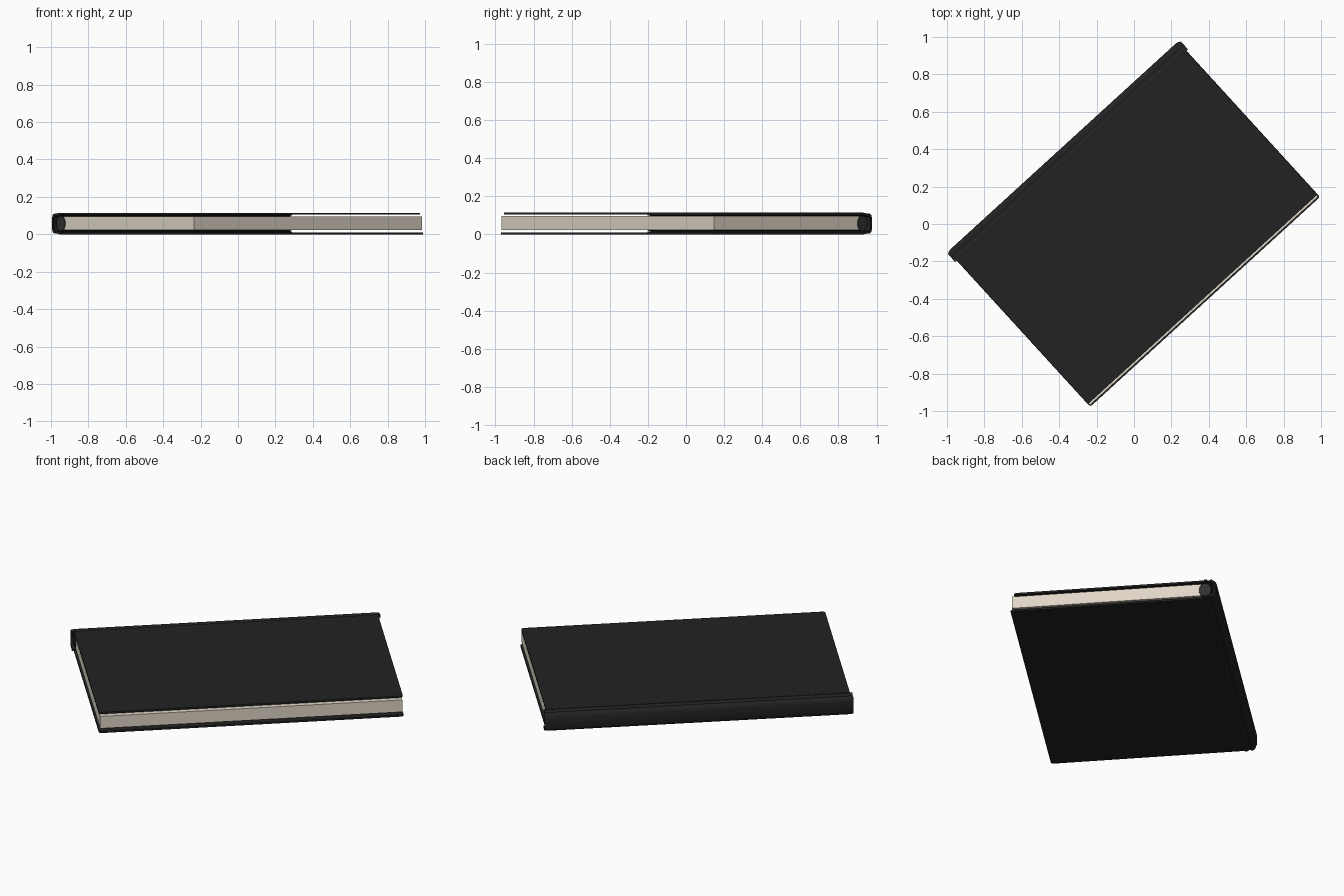
import bpy, bmesh, math

if "Cube" in bpy.data.objects:
    bpy.data.objects.remove(bpy.data.objects["Cube"])

ANGLE = math.radians(42.4)   # spine direction in the top view
MID = 0.0575                 # half height of the closed book


def material(name, rgb):
    m = bpy.data.materials.new(name)
    m.diffuse_color = (*rgb, 1)
    m.use_nodes = True
    m.node_tree.nodes["Principled BSDF"].inputs["Base Color"].default_value = m.diffuse_color
    return m


BLACK = material("black cover", (0.016, 0.016, 0.016))
PAPER = material("cream paper", (0.74, 0.67, 0.57))
GREY = material("dark grey binding", (0.03, 0.03, 0.032))


def loft(name, sections, mat, smooth=False):
    """Skin closed rings of (u, v, z) points; u runs along the spine."""
    bm = bmesh.new()
    rings = [[bm.verts.new(p) for p in s] for s in sections]
    n = len(rings[0])
    for a, b in zip(rings, rings[1:]):
        for i in range(n):
            j = (i + 1) % n
            bm.faces.new((a[i], a[j], b[j], b[i]))
    bm.faces.new(rings[0][::-1])
    bm.faces.new(rings[-1])
    bmesh.ops.recalc_face_normals(bm, faces=bm.faces)
    me = bpy.data.meshes.new(name)
    bm.to_mesh(me)
    bm.free()
    me.materials.append(mat)
    ob = bpy.data.objects.new(name, me)
    bpy.context.collection.objects.link(ob)
    ob.rotation_euler.z = ANGLE
    if smooth:
        bpy.ops.object.select_all(action='DESELECT')
        ob.select_set(True)
        bpy.context.view_layer.objects.active = ob
        bpy.ops.object.shade_smooth_by_angle(angle=math.radians(40))
    return ob


def board(name, v_back, v_front, z0, z1, half):
    """Cover board with clipped corners on the fore edge."""
    c = 0.009
    outline = [(-half, -v_back), (half, -v_back), (half, -v_front + c),
               (half - c, -v_front), (-half + c, -v_front), (-half, -v_front + c)]
    return loft(name, [[(u, y, z) for u, y in outline] for z in (z0, z1)], BLACK)


# Cover boards: the lower one reaches a little further out
board("top_cover", -0.505, 0.545, 0.1045, 0.115, 0.83)
board("bottom_cover", -0.505, 0.564, 0.0, 0.0105, 0.832)

# Spine: a C-shaped shell with a hinge groove at each cover
upper_out = [(-0.495, 0.1125), (-0.508, 0.1125), (-0.516, 0.106), (-0.524, 0.106),
             (-0.532, 0.110), (-0.548, 0.108), (-0.557, 0.101), (-0.562, 0.088)]
upper_in = [(-0.550, 0.086), (-0.545, 0.094), (-0.530, 0.097), (-0.495, 0.100)]
mirror = lambda pts: [(v, 2 * MID - z) for v, z in reversed(pts)]
profile = upper_out + mirror(upper_out) + mirror(upper_in)[::-1][::-1] + []
profile = upper_out + mirror(upper_out) + [(v, 2 * MID - z) for v, z in reversed(upper_in)] + upper_in
ends = [(0.82, 0.0), (0.835, 0.15), (0.843, 0.3)]
rows = [(-u, s) for u, s in reversed(ends)] + ends
spine = []
for u, s in rows:
    # ends are pulled in slightly to round the corners
    spine.append([(u, -(v + s * max(0, -0.525 - v)), z) for v, z in profile])
loft("spine", spine, BLACK, smooth=True)

# Page block
pages = [(-0.475, 0.024), (0.556, 0.024), (0.556, 0.096), (-0.475, 0.096)]
loft("pages", [[(u, -v, z) for v, z in pages] for u in (-0.825, 0.825)], PAPER)

# Rounded binding behind the pages
lens = []
for i in range(16):
    a = 2 * math.pi * i / 16
    lens.append((-0.498 + 0.034 * math.cos(a), MID + 0.040 * math.sin(a)))
loft("binding_band", [[(u, -v, z) for v, z in lens] for u in (-0.829, 0.829)], GREY, smooth=True)
